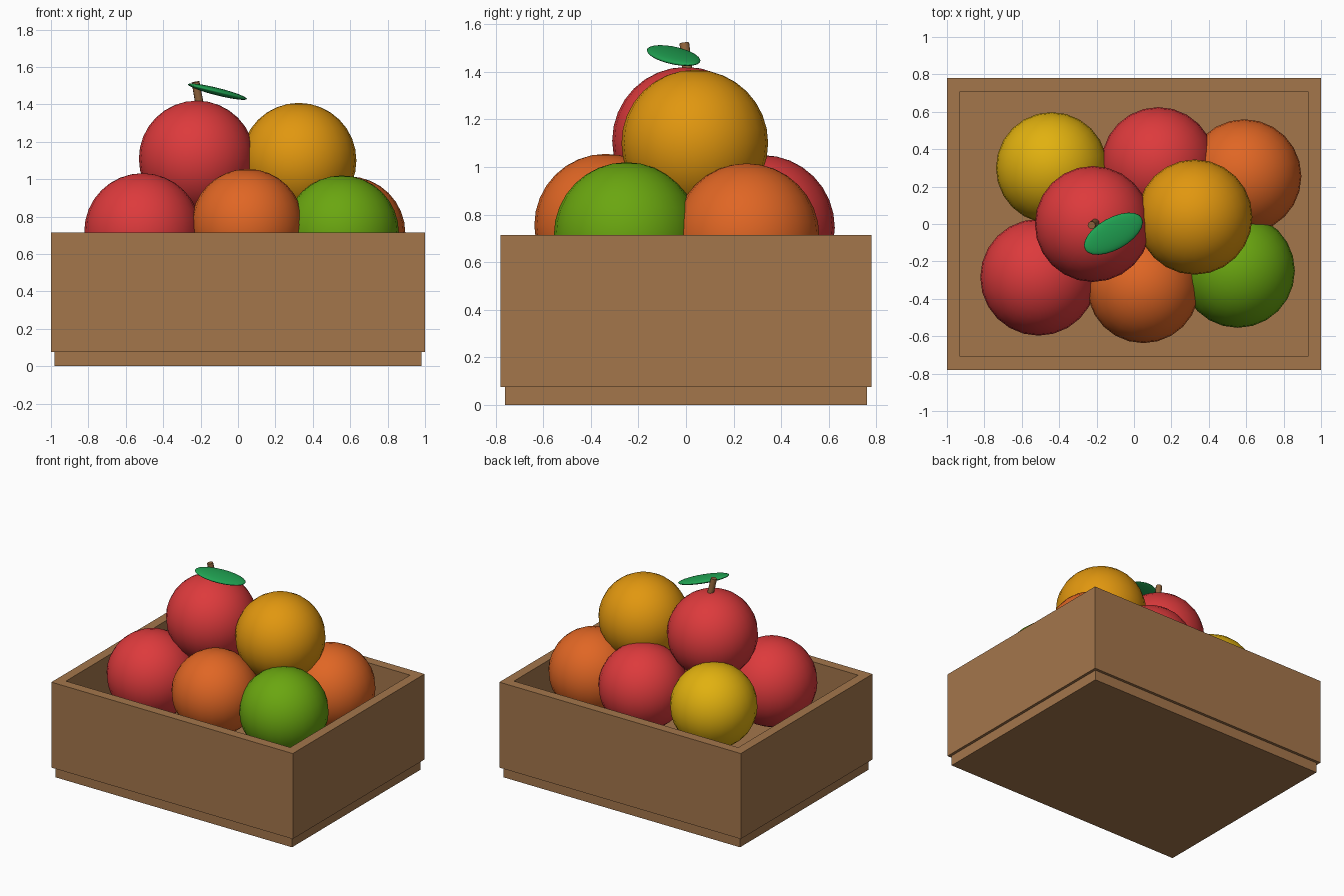
import bpy, bmesh, math
from mathutils import Matrix, Vector

cube = bpy.data.objects.get("Cube")
if cube:
    bpy.data.objects.remove(cube, do_unlink=True)


def material(name, rgb):
    """Flat material from 0-255 display values, converted to linear."""
    lin = [((c / 255 + 0.055) / 1.055) ** 2.4 for c in rgb] + [1.0]
    mat = bpy.data.materials.new(name)
    mat.use_nodes = True
    mat.diffuse_color = lin
    bsdf = mat.node_tree.nodes["Principled BSDF"]
    bsdf.inputs["Base Color"].default_value = lin
    bsdf.inputs["Roughness"].default_value = 0.8
    return mat


wood = material("wood", (164, 118, 75))
red = material("red", (221, 58, 60))
orange = material("orange", (224, 102, 36))
amber = material("amber", (225, 151, 15))
yellow = material("yellow", (225, 177, 15))
green = material("green", (106, 166, 16))
leaf_green = material("leaf green", (32, 162, 82))
stem_brown = material("stem brown", (146, 100, 60))


def add_object(name, bm, mat, smooth=False):
    mesh = bpy.data.meshes.new(name)
    for face in bm.faces:
        face.smooth = smooth
    bm.to_mesh(mesh)
    bm.free()
    mesh.materials.append(mat)
    obj = bpy.data.objects.new(name, mesh)
    bpy.context.collection.objects.link(obj)
    return obj


def box(half_x, half_y, z0, z1):
    bm = bmesh.new()
    bmesh.ops.create_cube(bm, size=1, matrix=Matrix.Translation((0, 0, (z0 + z1) / 2))
                          @ Matrix.Diagonal((2 * half_x, 2 * half_y, z1 - z0, 1)))
    return bm


def ellipsoid(name, mat, matrix):
    bm = bmesh.new()
    bmesh.ops.create_uvsphere(bm, u_segments=24, v_segments=16, radius=1, matrix=matrix)
    return add_object(name, bm, mat, smooth=True)


# Crate: plinth, and a body hollowed out from its top face
RIM, FLOOR, WALL = 0.715, 0.22, 0.1
add_object("crate_plinth", box(0.98, 0.76, 0, 0.09), wood)
body = box(1, 0.78, 0.075, RIM)
top = max(body.faces, key=lambda f: f.calc_center_median().z)
bmesh.ops.inset_region(body, faces=[top], thickness=WALL)
hollow = bmesh.ops.extrude_face_region(body, geom=[top])["geom"]
bmesh.ops.translate(body, vec=(0, 0, FLOOR - RIM),
                    verts=[v for v in hollow if isinstance(v, bmesh.types.BMVert)])
if top.is_valid:
    bmesh.ops.delete(body, geom=[top], context="FACES_ONLY")
bmesh.ops.recalc_face_normals(body, faces=body.faces)
add_object("crate_body", body, wood)

# Fruit: name, colour, centre, radius
fruit = [
    ("front_right_fruit", red, (-0.51, -0.285, 0.72), 0.312),
    ("front_middle_fruit", orange, (0.05, -0.337, 0.755), 0.3),
    ("front_left_fruit", green, (0.555, -0.25, 0.715), 0.305),
    ("back_right_fruit", yellow, (-0.44, 0.3, 0.745), 0.298),
    ("back_middle_fruit", red, (0.13, 0.32, 0.745), 0.305),
    ("back_left_fruit", orange, (0.59, 0.255, 0.71), 0.305),
    ("top_right_fruit", red, (-0.22, 0, 1.11), 0.31),
    ("top_left_fruit", amber, (0.325, 0.037, 1.1), 0.308),
]
for name, mat, centre, radius in fruit:
    ellipsoid(name, mat, Matrix.Translation(centre) @ Matrix.Scale(radius, 4))

# Stem: a short leaning rod
base, tip = Vector((-0.2, 0.01, 1.37)), Vector((-0.227, -0.007, 1.52))
rod = bmesh.new()
lean = (tip - base).to_track_quat("Z", "Y").to_matrix().to_4x4()
bmesh.ops.create_cone(rod, cap_ends=True, segments=10, radius1=0.023, radius2=0.021,
                      depth=(tip - base).length,
                      matrix=Matrix.Translation((base + tip) / 2) @ lean)
stem = add_object("stem", rod, stem_brown)
bpy.context.view_layer.objects.active = stem
stem.select_set(True)
bpy.ops.object.shade_smooth_by_angle(angle=math.radians(40))

# Leaf: a flattened ellipsoid, turned and drooping to the left
ellipsoid("leaf", leaf_green,
          Matrix.Translation((-0.11, -0.052, 1.468))
          @ Matrix.Rotation(math.radians(14), 4, "Y")
          @ Matrix.Rotation(math.radians(28), 4, "Z")
          @ Matrix.Diagonal((0.178, 0.086, 0.02, 1)))
